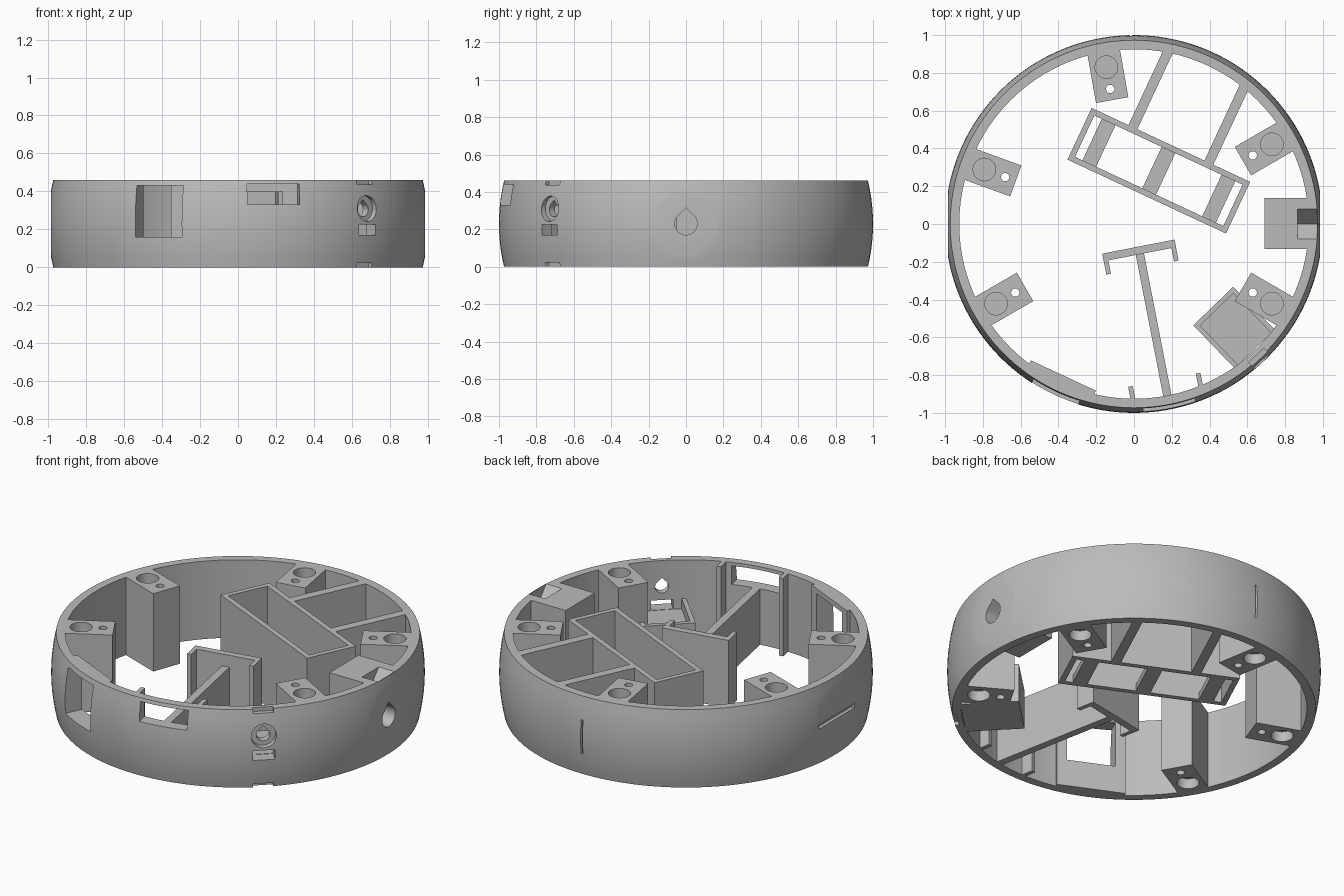
import bpy, bmesh, math
from mathutils import Matrix

cube = bpy.data.objects.get("Cube")
if cube:
    bpy.data.objects.remove(cube, do_unlink=True)

TOP, INNER, WALL = 0.46, 0.925, 0.935   # rim height, inner radius, where parts meet the wall

grey = bpy.data.materials.new("matte grey")
grey.use_nodes = True
grey.diffuse_color = (0.5, 0.5, 0.5, 1)
grey.node_tree.nodes["Principled BSDF"].inputs["Base Color"].default_value = (0.5, 0.5, 0.5, 1)


def make(name, bm, azimuth=0):
    """Turn a bmesh into an object whose local x points outward at the azimuth."""
    bmesh.ops.recalc_face_normals(bm, faces=bm.faces)
    bm.transform(Matrix.Rotation(math.radians(azimuth), 4, 'Z'))
    mesh = bpy.data.meshes.new(name)
    bm.to_mesh(mesh)
    bm.free()
    mesh.materials.append(grey)
    ob = bpy.data.objects.new(name, mesh)
    bpy.context.collection.objects.link(ob)
    return ob


def box(name, azimuth, r, t, z):
    """Box given by radial, tangential and height ranges."""
    bm = bmesh.new()
    bmesh.ops.create_cube(bm, size=1)
    for v in bm.verts:
        v.co = [lo + (c + 0.5) * (hi - lo) for c, (lo, hi) in zip(v.co, (r, t, z))]
    return make(name, bm, azimuth)


def prism(name, azimuth, r, outline):
    """Outline of (tangent, height) points, extruded outward."""
    bm = bmesh.new()
    face = bm.faces.new([bm.verts.new((r[0], y, z)) for y, z in outline])
    ext = bmesh.ops.extrude_face_region(bm, geom=[face])
    moved = [v for v in ext["geom"] if isinstance(v, bmesh.types.BMVert)]
    bmesh.ops.translate(bm, verts=moved, vec=(r[1] - r[0], 0, 0))
    return make(name, bm, azimuth)


def disc(name, azimuth, dist, radius, z):
    """Upright cylinder at a distance from the centre."""
    bm = bmesh.new()
    bmesh.ops.create_cone(bm, cap_ends=True, segments=32, radius1=radius, radius2=radius,
                          depth=z[1] - z[0],
                          matrix=Matrix.Translation((dist, 0, (z[0] + z[1]) / 2)))
    return make(name, bm, azimuth)


def circle(radius, height, start=0, end=360, n=32):
    return [(radius * math.cos(math.radians(a)), height + radius * math.sin(math.radians(a)))
            for a in (start + (end - start) * i / n for i in range(n))]


def teardrop(radius, height):
    return circle(radius, height, 135, 405) + [(radius * 0.707, height + radius * 0.707),
                                               (0, height + radius * 1.414)]


def cut(target, *cutters):
    for c in cutters:
        mod = target.modifiers.new("cut", 'BOOLEAN')
        mod.operation, mod.solver, mod.object = 'DIFFERENCE', 'EXACT', c
        with bpy.context.temp_override(object=target, active_object=target):
            bpy.ops.object.modifier_apply(modifier=mod.name)
        bpy.data.objects.remove(c, do_unlink=True)


# Ring wall with a bulging outside and straight inside
bm = bmesh.new()
STEPS = 10
profile = [(1 - 0.027 * (2 * i / STEPS - 1) ** 2, TOP * i / STEPS) for i in range(STEPS + 1)]
profile += [(INNER, TOP), (INNER, 0)]
verts = [bm.verts.new((x, 0, z)) for x, z in profile]
edges = [bm.edges.new((a, b)) for a, b in zip(verts, verts[1:] + verts[:1])]
bmesh.ops.spin(bm, geom=verts + edges, axis=(0, 0, 1), cent=(0, 0, 0),
               angle=math.tau, steps=144)
bmesh.ops.remove_doubles(bm, verts=bm.verts, dist=0.0001)
ring = make("ring_wall", bm)

PORT, WINDOW, ARM, TRAY = -47, -115, -79, 65   # azimuths of the main features

# Flats on both sides, thin slits, and the openings in the wall
cut(ring,
    box("flat_a", 0, (0.985, 1.1), (-0.4, 0.4), (-0.1, 0.6)),
    box("flat_b", 180, (0.985, 1.1), (-0.4, 0.4), (-0.1, 0.6)),
    box("side_slit", 180, (0.965, 1.1), (-0.165, 0.165), (0.218, 0.243)),
    box("back_slit", 91, (0.98, 1.1), (-0.006, 0.006), (0.13, 0.33)),
    prism("side_hole", 0, (0.8, 1.1), teardrop(0.06, 0.23)),
    box("window", WINDOW, (0.8, 1.1), (-0.135, 0.135), (0.16, 0.43)),
    box("slot", ARM, (0.8, 1.1), (-0.14, 0.14), (0.33, 0.44)),
    prism("port_recess", PORT, (0.965, 1.1), circle(0.068, 0.31)),
    prism("port_hole", PORT, (0.8, 1.1), teardrop(0.037, 0.305)),
    box("port_slot", PORT, (0.8, 1.1), (-0.06, 0.06), (0.17, 0.227)),
    box("top_notch", PORT, (0.95, 1.1), (-0.055, 0.055), (0.437, 0.6)),
    box("bottom_notch", PORT, (0.95, 1.1), (-0.055, 0.055), (-0.1, 0.022)))

# Magnet posts: recess at each end and a through hole
for i, az in enumerate((30, 100, 160, 210, 330)):
    post = box(f"post_{i + 1}", az, (0.666, WALL), (-0.087, 0.087), (0, TOP))
    cut(post,
        disc("recess_top", az, 0.843, 0.06, (TOP - 0.06, 0.6)),
        disc("recess_bottom", az, 0.843, 0.06, (-0.1, 0.06)),
        disc("screw_hole", az, 0.726, 0.022, (-0.1, 0.6)))

# Flat window frame against the inside of the wall
frame = box("window_frame", WINDOW, (0.885, WALL), (-0.19, 0.19), (0, TOP))
cut(frame, box("window", WINDOW, (0.8, 1.1), (-0.135, 0.135), (0.16, 0.43)))

# Arm with crossbar, lips and the fins beside the slot
box("arm", ARM, (0.15, WALL), (-0.022, 0.022), (0, 0.33))
box("crossbar", ARM, (0.122, 0.163), (-0.195, 0.195), (0, 0.4))
for side, s in (("left", 1), ("right", -1)):
    t = sorted((s * 0.17, s * 0.195))
    box(f"crossbar_lip_{side}", ARM, (0.15, 0.235), t, (0, 0.4))
    box(f"slot_fin_{side}", ARM, (0.84, WALL), t, (0, TOP))

# Open battery box with floor bars, tied to the wall by two struts
shell = box("battery_box", TRAY, (0.16, 0.462), (-0.463, 0.463), (0, TOP))
cut(shell, box("cavity", TRAY, (0.19, 0.432), (-0.433, 0.433), (-0.1, 0.6)))
for i, t in enumerate((-0.35, 0, 0.35)):
    box(f"floor_bar_{i + 1}", TRAY, (0.18, 0.442), (t - 0.04, t + 0.04), (0, 0.04))
for i, t in enumerate((-0.222, 0.222)):
    box(f"strut_{i + 1}", TRAY, (0.45, WALL), (t - 0.026, t + 0.026), (0, TOP))

# Side block with a bored hole and a V pocket next to the wall
block = box("side_block", 0, (0.69, WALL), (-0.133, 0.138), (0.12, TOP))


def pocket():
    return prism("pocket", 0, (0.865, 0.968), [(-0.087, 0.47), (0, 0.37), (0.087, 0.47)])


cut(block, prism("bore", 0, (0.6, 1.1), teardrop(0.06, 0.23)), pocket())
cut(ring, pocket())

# Port platform with a shallow tray
platform = box("port_platform", -46, (0.604, 0.92), (-0.147, 0.147), (0, 0.23))
cut(platform, box("tray", -46, (0.63, 1.1), (-0.122, 0.122), (0.17, 0.6)))

# Smooth the round faces and keep edges sharp
bpy.ops.object.select_all(action='DESELECT')
for ob in bpy.context.scene.objects:
    if ob.type == 'MESH' and ob.data.materials and ob.data.materials[0] == grey:
        ob.select_set(True)
bpy.context.view_layer.objects.active = ring
bpy.ops.object.shade_smooth_by_angle(angle=math.radians(25))
